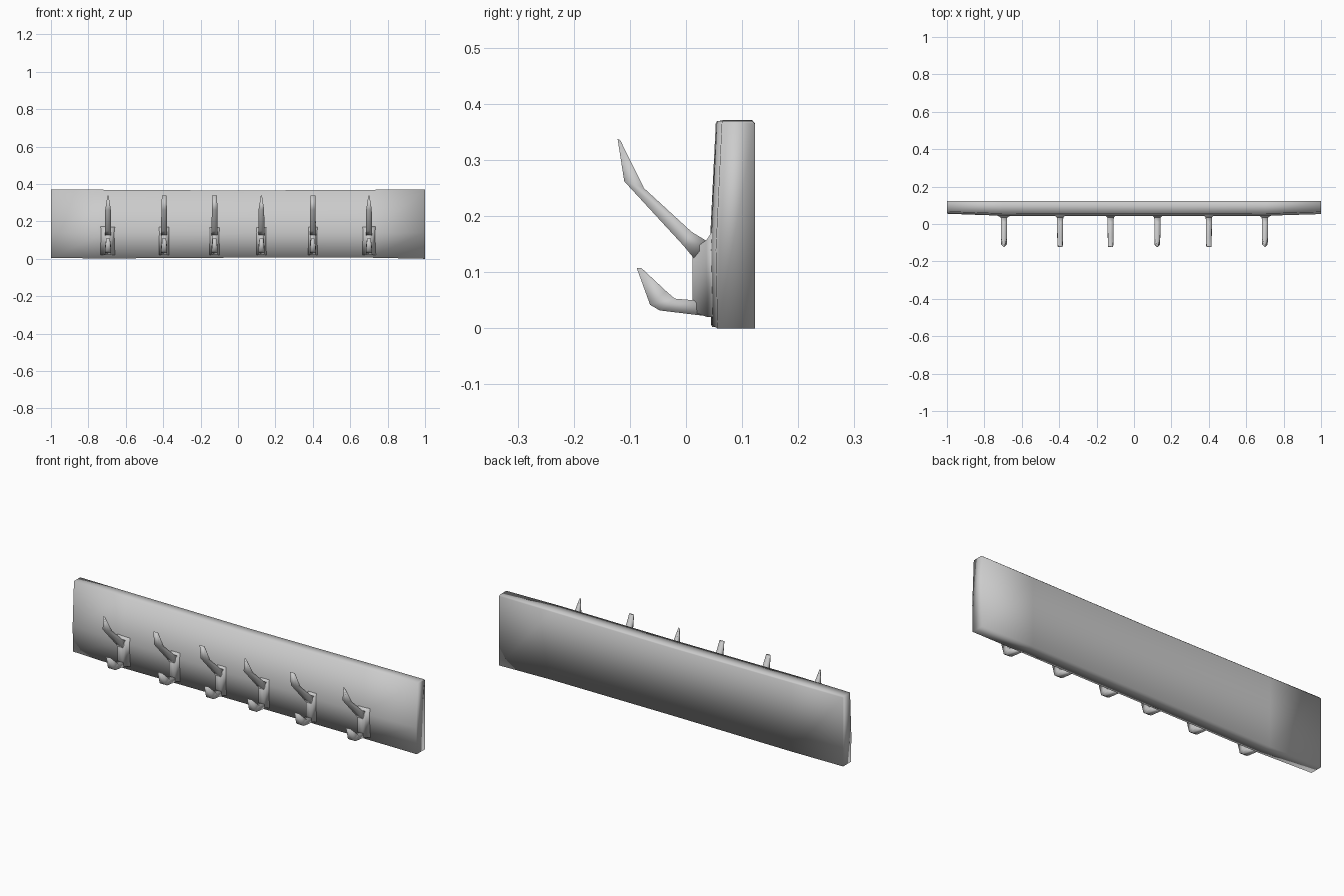
import bpy
import bmesh

cube = bpy.data.objects.get("Cube")
if cube:
    bpy.data.objects.remove(cube)

# single painted finish
grey = bpy.data.materials.new("light_grey")
grey.use_nodes = True
colour = (0.6, 0.6, 0.6, 1)
grey.diffuse_color = colour
grey.node_tree.nodes["Principled BSDF"].inputs["Base Color"].default_value = colour


def loft(bm, rings):
    """Skin a row of point rings and cap both ends."""
    rows = [[bm.verts.new(p) for p in ring] for ring in rings]
    for a, b in zip(rows, rows[1:]):
        for i in range(len(a)):
            j = (i + 1) % len(a)
            bm.faces.new((a[i], a[j], b[j], b[i]))
    bm.faces.new(rows[0])
    bm.faces.new(rows[-1][::-1])


def finish(name, bm):
    """Turn the mesh into a smooth grey object."""
    bmesh.ops.recalc_face_normals(bm, faces=bm.faces[:])
    mesh = bpy.data.meshes.new(name)
    bm.to_mesh(mesh)
    bm.free()
    mesh.materials.append(grey)
    mesh.shade_smooth()
    obj = bpy.data.objects.new(name, mesh)
    bpy.context.collection.objects.link(obj)


# long backboard, slightly bowed forward along its middle
def board_ring(x, front, bottom, top):
    return [(x, front, bottom), (x, front - 0.003, 0.14), (x, front + 0.008, top),
            (x, 0.118, top), (x, 0.123, top - 0.006), (x, 0.123, bottom)]


bm = bmesh.new()
loft(bm, [board_ring(*s) for s in (
    (-1, 0.058, 0.004, 0.371), (-0.7, 0.047, 0.002, 0.369),
    (0, 0.045, 0.006, 0.365), (0.7, 0.047, 0.006, 0.369), (1, 0.056, 0, 0.37))])
finish("backboard", bm)


# each station: upper point, lower point (y, z) and half width
def strip(bm, x, stations):
    loft(bm, [[(x - w, *up), (x + w, *up), (x + w, *low), (x - w, *low)]
              for up, low, w in stations])


def make_hook(name, x, flare, tip):
    bm = bmesh.new()
    # flared mount and upright stem
    strip(bm, x, [((0.052, 0.18), (0.052, 0.02), flare),
                  ((0.036, 0.157), (0.038, 0.02), 0.018),
                  ((0.012, 0.14), (0.012, 0.03), 0.014)])
    # long upper prong
    strip(bm, x, [((0.038, 0.155), (0.014, 0.125), 0.016),
                  ((0.01, 0.172), (-0.005, 0.148), 0.016),
                  ((-0.075, 0.25), (-0.11, 0.262), 0.015),
                  ((-0.117, 0.335), (-0.122, 0.338), tip)])
    # short lower prong
    strip(bm, x, [((0.015, 0.05), (0.035, 0.022), 0.015),
                  ((-0.02, 0.053), (-0.047, 0.032), 0.016),
                  ((-0.035, 0.066), (-0.064, 0.042), 0.016),
                  ((-0.08, 0.108), (-0.088, 0.108), 0.01)])
    finish(name, bm)


for i, (x, flare, tip) in enumerate((
        (-0.695, 0.05, 0.003), (-0.395, 0.035, 0.012), (-0.125, 0.035, 0.013),
        (0.125, 0.035, 0.003), (0.4, 0.03, 0.013), (0.7, 0.045, 0.003))):
    make_hook(f"hook_{i + 1}", x, flare, tip)
